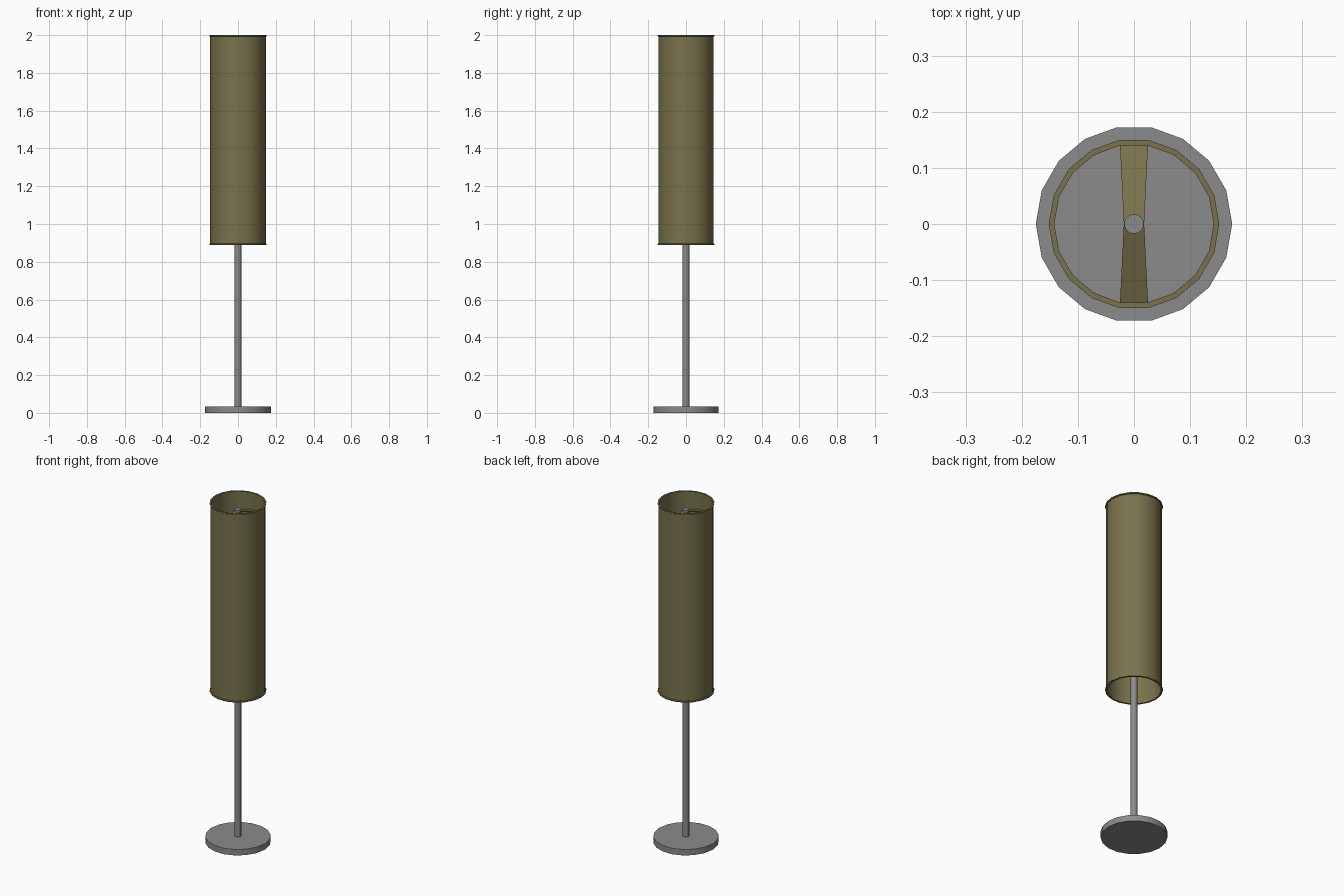
import bpy, bmesh, math

SIDES = 18

cube = bpy.data.objects.get("Cube")
if cube:
    bpy.data.objects.remove(cube, do_unlink=True)


def material(name, rgb):
    mat = bpy.data.materials.new(name)
    mat.use_nodes = True
    mat.diffuse_color = (*rgb, 1)
    mat.node_tree.nodes["Principled BSDF"].inputs["Base Color"].default_value = (*rgb, 1)
    return mat


def finish(name, bm, mat):
    bmesh.ops.recalc_face_normals(bm, faces=bm.faces[:])
    mesh = bpy.data.meshes.new(name)
    bm.to_mesh(mesh)
    bm.free()
    mesh.materials.append(mat)
    obj = bpy.data.objects.new(name, mesh)
    bpy.context.collection.objects.link(obj)
    bpy.ops.object.select_all(action="DESELECT")
    obj.select_set(True)
    bpy.context.view_layer.objects.active = obj
    bpy.ops.object.shade_smooth_by_angle(angle=math.radians(30))
    return obj


def lathe(name, profile, mat, closed=False):
    """Turn a (radius, z) profile about z; open profiles get end caps."""
    bm = bmesh.new()
    rings = [[bm.verts.new((r * math.cos(math.tau * i / SIDES),
                            r * math.sin(math.tau * i / SIDES), z))
              for i in range(SIDES)] for r, z in profile]
    pairs = list(zip(rings, rings[1:]))
    if closed:
        pairs.append((rings[-1], rings[0]))
    else:
        bm.faces.new(rings[0])
        bm.faces.new(rings[-1])
    for a, b in pairs:
        for i in range(SIDES):
            j = (i + 1) % SIDES
            bm.faces.new((a[i], a[j], b[j], b[i]))
    return finish(name, bm, mat)


def arm(name, side, mat):
    """Tapered strap sloping from the pole down to the shade wall."""
    bm = bmesh.new()
    ends = [(0.018, 0.0, 1.952), (0.025, 0.141, 1.90)]
    layers = [[bm.verts.new((s * w, side * y, z - drop))
               for w, y, z in ends for s in (-1, 1)] for drop in (0, 0.005)]
    for a, b, c, d in [layers[0], layers[1]]:
        bm.faces.new((a, b, d, c))
    for i, j in ((0, 1), (1, 3), (3, 2), (2, 0)):
        bm.faces.new((layers[0][i], layers[0][j], layers[1][j], layers[1][i]))
    return finish(name, bm, mat)


metal = material("grey metal", (0.26, 0.26, 0.26))
fabric = material("olive fabric", (0.19, 0.168, 0.072))

# Foot and pole
lathe("base", [(0.175, 0), (0.175, 0.035)], metal)
lathe("pole", [(0.0175, 0.03), (0.0175, 1.96)], metal)

# Hollow shade with a small lip at each end
lathe("shade", [(0.142, 0.89), (0.152, 0.89), (0.152, 0.895), (0.147, 0.898),
                (0.147, 1.992), (0.152, 1.995), (0.152, 2.0), (0.142, 2.0)],
      fabric, closed=True)

# Straps that hold the shade
arm("back_arm", 1, fabric)
arm("front_arm", -1, fabric)
